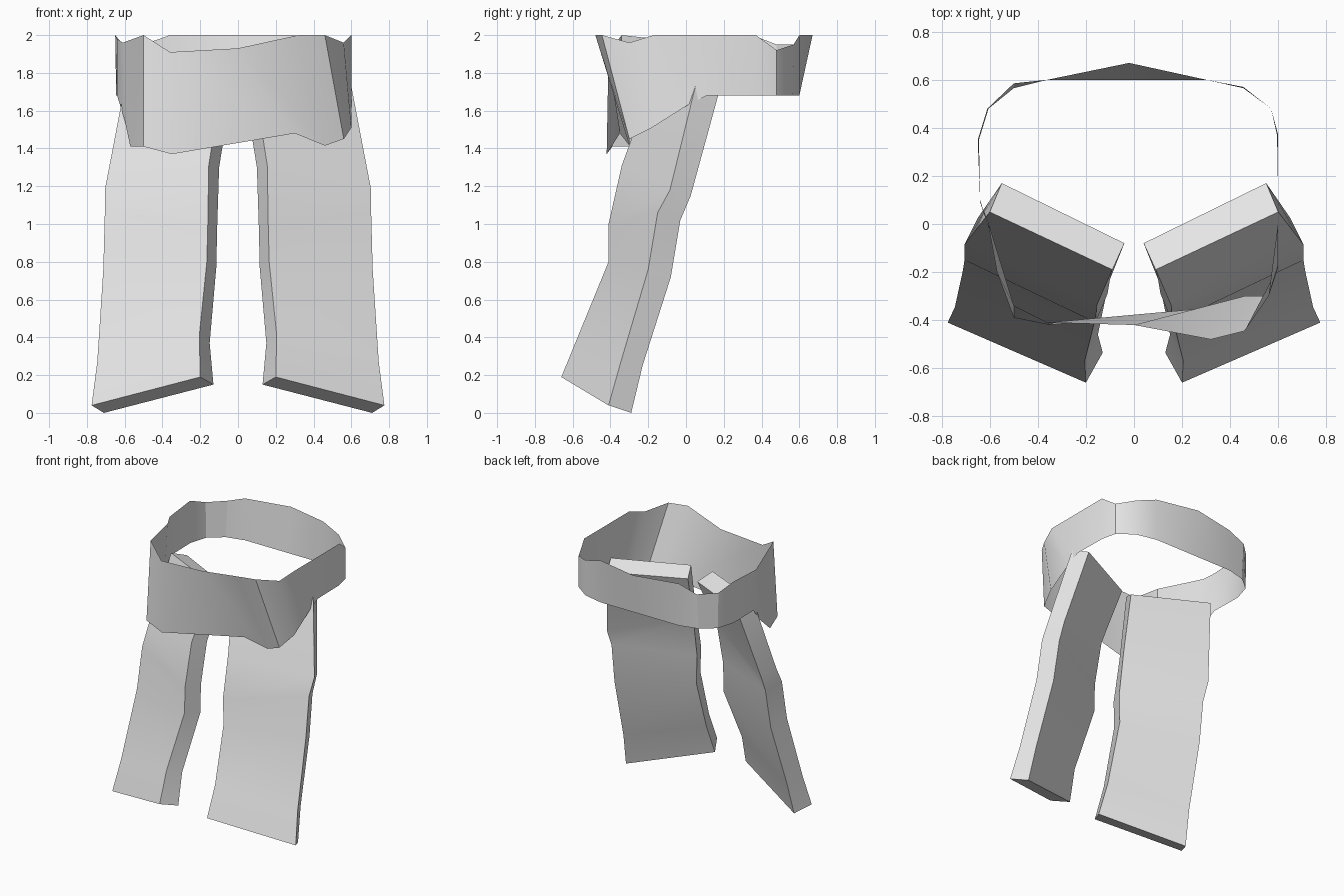
import bpy
import bmesh

cube = bpy.data.objects.get("Cube")
if cube:
    bpy.data.objects.remove(cube, do_unlink=True)

# Single cloth material
cloth = bpy.data.materials.new("grey_cloth")
cloth.use_nodes = True
colour = (0.8, 0.8, 0.8, 1.0)
cloth.diffuse_color = colour
cloth.node_tree.nodes["Principled BSDF"].inputs["Base Color"].default_value = colour


def loft(name, rings, close_rows=False, caps=False, mirror_x=1):
    """Skin rows of points; each row is a loop when it has caps."""
    bm = bmesh.new()
    rows = [[bm.verts.new((x * mirror_x, y, z)) for x, y, z in r] for r in rings]
    pairs = list(zip(rows, rows[1:]))
    if close_rows:
        pairs.append((rows[-1], rows[0]))
    n = len(rows[0])
    for a, b in pairs:
        for i in range(n if caps else n - 1):
            j = (i + 1) % n
            bm.faces.new((a[i], b[i], b[j], a[j]))
    if caps:
        bm.faces.new(rows[0])
        bm.faces.new(rows[-1])
    bmesh.ops.recalc_face_normals(bm, faces=bm.faces)
    mesh = bpy.data.meshes.new(name)
    bm.to_mesh(mesh)
    bm.free()
    mesh.materials.append(cloth)
    obj = bpy.data.objects.new(name, mesh)
    bpy.context.collection.objects.link(obj)
    bpy.ops.object.select_all(action='DESELECT')
    obj.select_set(True)
    bpy.context.view_layer.objects.active = obj
    bpy.ops.object.shade_smooth_by_angle()
    return obj


# Neck band: pairs of top rim and bottom rim points, counter-clockwise
band = [
    ((0.00, -0.42, 1.93), (0.30, -0.35, 1.48)),
    ((0.32, -0.48, 2.00), (0.46, -0.30, 1.415)),
    ((0.46, -0.445, 2.00), (0.56, -0.30, 1.45)),
    ((0.56, -0.30, 1.96), (0.60, -0.18, 1.51)),
    ((0.60, -0.17, 2.00), (0.60, 0.01, 1.63)),
    ((0.60, 0.08, 2.00), (0.60, 0.11, 1.68)),
    ((0.60, 0.37, 2.00), (0.595, 0.37, 1.68)),
    ((0.57, 0.48, 1.92), (0.57, 0.48, 1.68)),
    ((0.455, 0.57, 1.95), (0.455, 0.565, 1.68)),
    ((0.30, 0.60, 2.00), (0.30, 0.60, 1.68)),
    ((-0.02, 0.67, 2.00), (-0.02, 0.60, 1.68)),
    ((-0.36, 0.60, 2.00), (-0.36, 0.60, 1.68)),
    ((-0.50, 0.585, 1.95), (-0.50, 0.565, 1.68)),
    ((-0.61, 0.48, 1.95), (-0.605, 0.48, 1.68)),
    ((-0.65, 0.35, 2.00), (-0.645, 0.35, 1.68)),
    ((-0.64, 0.09, 1.98), (-0.64, 0.10, 1.68)),
    ((-0.61, 0.02, 1.96), (-0.60, -0.03, 1.55)),
    ((-0.50, -0.34, 2.00), (-0.57, -0.20, 1.41)),
    ((-0.50, -0.34, 2.00), (-0.50, -0.39, 1.41)),
    ((-0.36, -0.41, 1.91), (-0.35, -0.42, 1.37)),
]
neck_band = loft("neck_band", band, close_rows=True)
# Merge the shared corner on the rim
bm = bmesh.new()
bm.from_mesh(neck_band.data)
bmesh.ops.remove_doubles(bm, verts=bm.verts, dist=0.001)
bm.to_mesh(neck_band.data)
bm.free()

# Hanging tail: rows of inner front, outer front, outer back, inner back
tail = [
    ((0.20, -0.66, 0.19), (0.775, -0.41, 0.04), (0.71, -0.29, 0.00), (0.13, -0.535, 0.15)),
    ((0.205, -0.57, 0.41), (0.745, -0.345, 0.27), (0.69, -0.23, 0.25), (0.15, -0.46, 0.37)),
    ((0.165, -0.41, 0.80), (0.713, -0.20, 0.76), (0.66, -0.08, 0.72), (0.115, -0.29, 0.77)),
    ((0.16, -0.41, 1.00), (0.705, -0.15, 1.06), (0.65, -0.03, 1.02), (0.11, -0.29, 0.99)),
    ((0.155, -0.34, 1.31), (0.705, -0.085, 1.18), (0.65, 0.025, 1.15), (0.10, -0.23, 1.30)),
    ((0.09, -0.19, 1.72), (0.60, 0.05, 1.73), (0.55, 0.17, 1.68), (0.04, -0.08, 1.67)),
]
for name, side in (("left_tail", 1), ("right_tail", -1)):
    loft(name, tail, caps=True, mirror_x=side)
